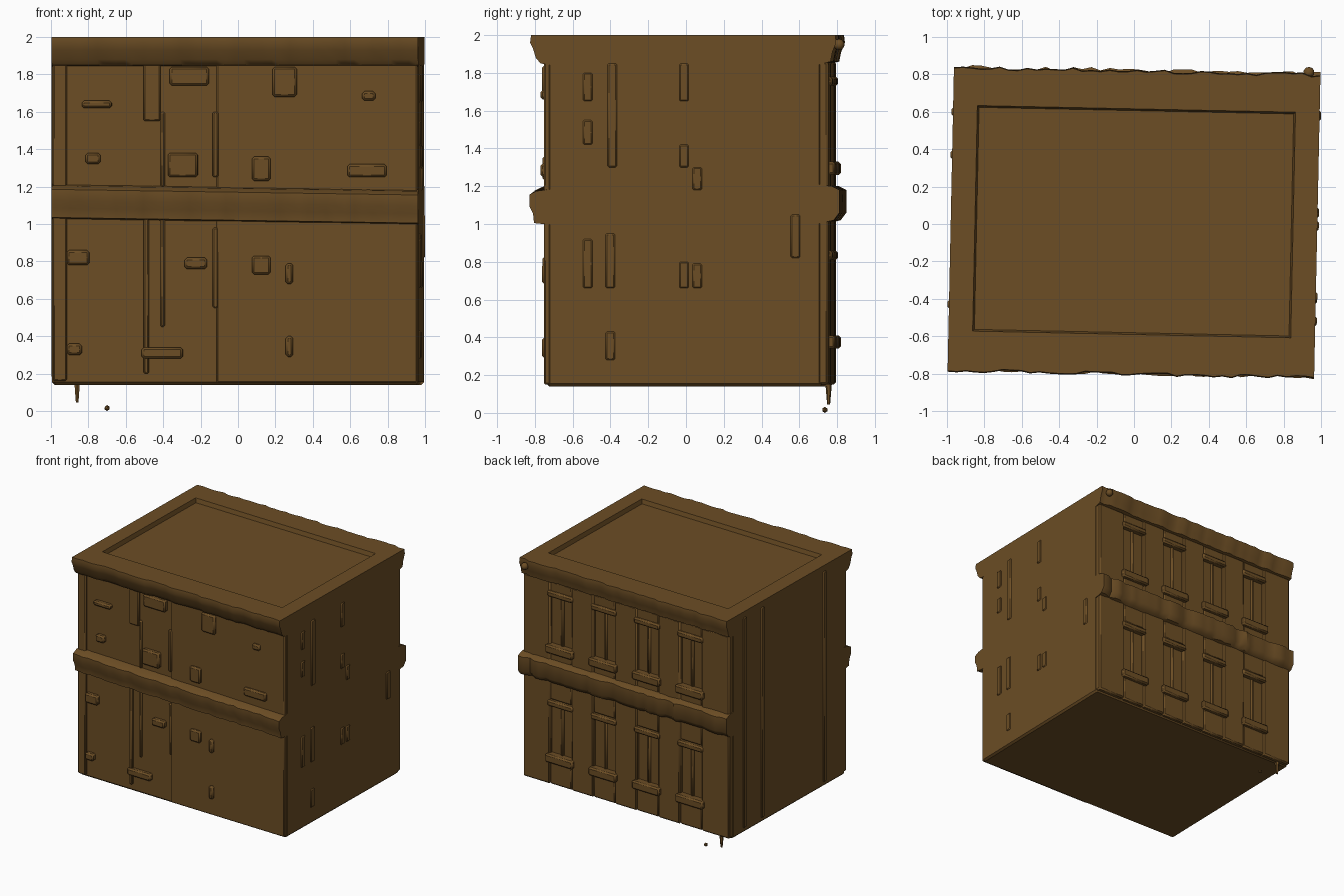
import bpy, bmesh, math, random
from mathutils import Matrix, Vector

if "Cube" in bpy.data.objects:
    bpy.data.objects.remove(bpy.data.objects["Cube"])

random.seed(4)
TURN = Matrix.Rotation(math.radians(-1.2), 4, 'Z')   # whole block sits slightly turned
brown = bpy.data.materials.new("brown")
brown.diffuse_color = (0.15, 0.075, 0.018, 1)
brown.use_nodes = True
brown.node_tree.nodes["Principled BSDF"].inputs["Base Color"].default_value = brown.diffuse_color


def finish(name, bm, turn=True):
    bmesh.ops.recalc_face_normals(bm, faces=bm.faces)
    if turn:
        bm.transform(TURN)
    me = bpy.data.meshes.new(name)
    bm.to_mesh(me)
    bm.free()
    me.materials.append(brown)
    ob = bpy.data.objects.new(name, me)
    bpy.context.collection.objects.link(ob)
    bpy.ops.object.select_all(action='DESELECT')
    ob.select_set(True)
    bpy.context.view_layer.objects.active = ob
    bpy.ops.object.shade_smooth_by_angle(angle=math.radians(40))
    return ob


def add_box(bm, x0, x1, y0, y1, z0, z1):
    m = Matrix.Translation(((x0 + x1) / 2, (y0 + y1) / 2, (z0 + z1) / 2))
    m = m @ Matrix.Diagonal((x1 - x0, y1 - y0, z1 - z0, 1))
    return bmesh.ops.create_cube(bm, size=1, matrix=m)['verts']


def boxes(name, items, bevel=0.012):
    bm = bmesh.new()
    for b in items:
        add_box(bm, *b)
    bmesh.ops.bevel(bm, geom=bm.edges[:], offset=bevel, segments=1, affect='EDGES')
    return finish(name, bm)


def moulding(name, profile, x0, x1, rough=0.01, tilt=0.0, steps=40):
    """Sweep a (y, z) profile along x; the outer points are weathered a little."""
    bm = bmesh.new()
    rings = []
    for i in range(steps + 1):
        t = i / steps
        off = random.uniform(-rough, rough)
        ring = []
        for j, (y, z) in enumerate(profile):
            worn = 0 if j in (0, len(profile) - 1) else off
            ring.append(bm.verts.new((x0 + (x1 - x0) * t, y + worn, z + tilt * (0.5 - t))))
        rings.append(ring)
    n = len(profile)
    for a, b in zip(rings, rings[1:]):
        for j in range(n):
            bm.faces.new((a[j], a[(j + 1) % n], b[(j + 1) % n], b[j]))
    bm.faces.new(rings[0])
    bm.faces.new(rings[-1])
    return finish(name, bm)


# Main block with a shallow sunken roof
F, B, X, Z0 = -0.72, 0.745, 0.98, 0.14
bm = bmesh.new()
add_box(bm, -X, X, F, B, Z0, 2.0)
upright = [e for e in bm.edges if abs(e.verts[0].co.z - e.verts[1].co.z) > 1]
bmesh.ops.bevel(bm, geom=upright, offset=0.02, segments=1, affect='EDGES')
base = [e for e in bm.edges if all(v.co.z < 0.2 for v in e.verts)]
bmesh.ops.bevel(bm, geom=base, offset=0.015, segments=1, affect='EDGES')
bm.faces.ensure_lookup_table()
top = max(bm.faces, key=lambda f: f.calc_center_median().z)
bmesh.ops.inset_region(bm, faces=[top], thickness=0.14)
bmesh.ops.inset_region(bm, faces=[top], thickness=0.025)
for v in top.verts:
    v.co.z -= 0.035
finish("main_block", bm)

# Cornices and mid bands, front and back
moulding("front_cornice", [(F + .03, 2.0), (-.80, 2.0), (-.805, 1.96), (-.79, 1.93),
                           (-.775, 1.88), (-.75, 1.85), (F + .03, 1.84)], -X, X)
moulding("back_cornice", [(B - .03, 2.0), (.815, 2.0), (.82, 1.96), (.80, 1.91),
                          (.79, 1.86), (B - .03, 1.84)], -X, X)
moulding("front_band", [(F + .03, 1.20), (-.76, 1.19), (-.80, 1.17), (-.80, 1.11),
                        (-.78, 1.07), (-.775, 1.02), (F + .03, 1.01)], -X, X, tilt=0.03)
moulding("back_band", [(B - .03, 1.21), (.78, 1.20), (.82, 1.18), (.82, 1.06),
                       (.79, 1.02), (B - .03, 1.0)], -X, X, rough=0.014)

# Back wall: raised piers and spandrels that leave recessed windows
windows = [0.62, 0.21, -0.20, -0.61]
items = []
edges = [0.975] + [w + s * 0.10 for w in windows for s in (1, -1)] + [-0.975]
for a, b in zip(edges[::2], edges[1::2]):
    items.append((b, a, B - .03, 0.775, 0.15, 1.86))
for w in windows:
    for z0, z1 in ((0.15, 0.38), (0.86, 1.03), (1.17, 1.30), (1.73, 1.86)):
        items.append((w - .105, w + .105, B - .03, 0.77, z0, z1))
boxes("back_piers", items)

# Window sills, heads and glazing bars on the back
items = []
for w in windows:
    for z in (0.38, 1.30):
        items.append((w - .13, w + .13, B - .02, 0.805, z - .04, z + .03))
        items.append((w - .12, w + .12, B - .02, 0.79, z + .43, z + .48))
        items.append((w - .015, w + .015, B - .02, 0.76, z + .02, z + .44))
boxes("back_window_trim", items)

# Front pilasters (low relief)
items = [(-.975, -.90, F - .02, F + .03, .16, 1.86),
         (-.12, -.09, F - .015, F + .03, .55, .98),
         (-.49, -.46, F - .02, F + .03, .20, 1.04),
         (-.40, -.375, F - .015, F + .03, .45, 1.04),
         (-.49, -.40, F - .02, F + .03, 1.55, 1.86),
         (-.40, -.375, F - .015, F + .03, 1.2, 1.6),
         (-.12, -.09, F - .02, F + .03, 1.25, 1.6),
         (-.10, .975, F - .012, F + .03, .15, 1.86)]
boxes("front_pilasters", items, 0.008)

# Worn remains of sills and window heads on the front
marks = [(-.82, -.66, 1.62, 1.66), (-.36, -.2, 1.25, 1.38), (.09, .19, 1.23, 1.36),
         (.60, .81, 1.25, 1.32), (.68, .75, 1.66, 1.71), (.09, .19, .73, .83),
         (.27, .31, .68, .79), (.27, .31, .29, .40), (-.50, -.28, .28, .34),
         (-.27, -.15, .76, .82), (-.90, -.78, .78, .86), (.20, .33, 1.68, 1.84),
         (-.35, -.14, 1.74, 1.84), (-.80, -.72, 1.32, 1.38), (-.9, -.82, .30, .36)]
boxes("front_window_marks", [(a, b, F - .035, F + .03, c, d) for a, b, c, d in marks])

# Low vertical strips on the two side walls
slots = [(-.50, .66, .92), (-.50, 1.42, 1.55), (-.50, 1.65, 1.80), (-.38, .66, .95),
         (-.38, .28, .43), (-.37, 1.30, 1.85), (.01, 1.65, 1.85), (.01, 1.30, 1.42),
         (.01, .66, .80), (.08, 1.18, 1.30), (.08, .66, .79), (.60, .82, 1.05)]
boxes("right_side_strips", [(X - .02, X + .008, y - .025, y + .025, a, b)
                            for y, a, b in slots], 0.007)
boxes("left_side_strips", [(-X - .008, -X + .02, y - .02, y + .02, .18, 1.95)
                           for y in (-.45, .35, .58)], 0.007)

# Drip under the back corner and the loose crumb below it
bm = bmesh.new()
bmesh.ops.create_cone(bm, cap_ends=True, segments=6, radius1=0.008, radius2=0.018,
                      depth=0.12, matrix=Matrix.Translation((-.86, .755, .105)))
finish("corner_drip", bm, turn=False)
bm = bmesh.new()
bmesh.ops.create_icosphere(bm, subdivisions=1, radius=0.016,
                           matrix=Matrix.Translation((-.70, .735, .016)))
finish("loose_crumb", bm, turn=False)

# Small knob on the back right roof corner
bm = bmesh.new()
bmesh.ops.create_icosphere(bm, subdivisions=2, radius=0.03,
                           matrix=Matrix.Translation((.935, .81, 1.95)))
finish("roof_corner_knob", bm, turn=False)
